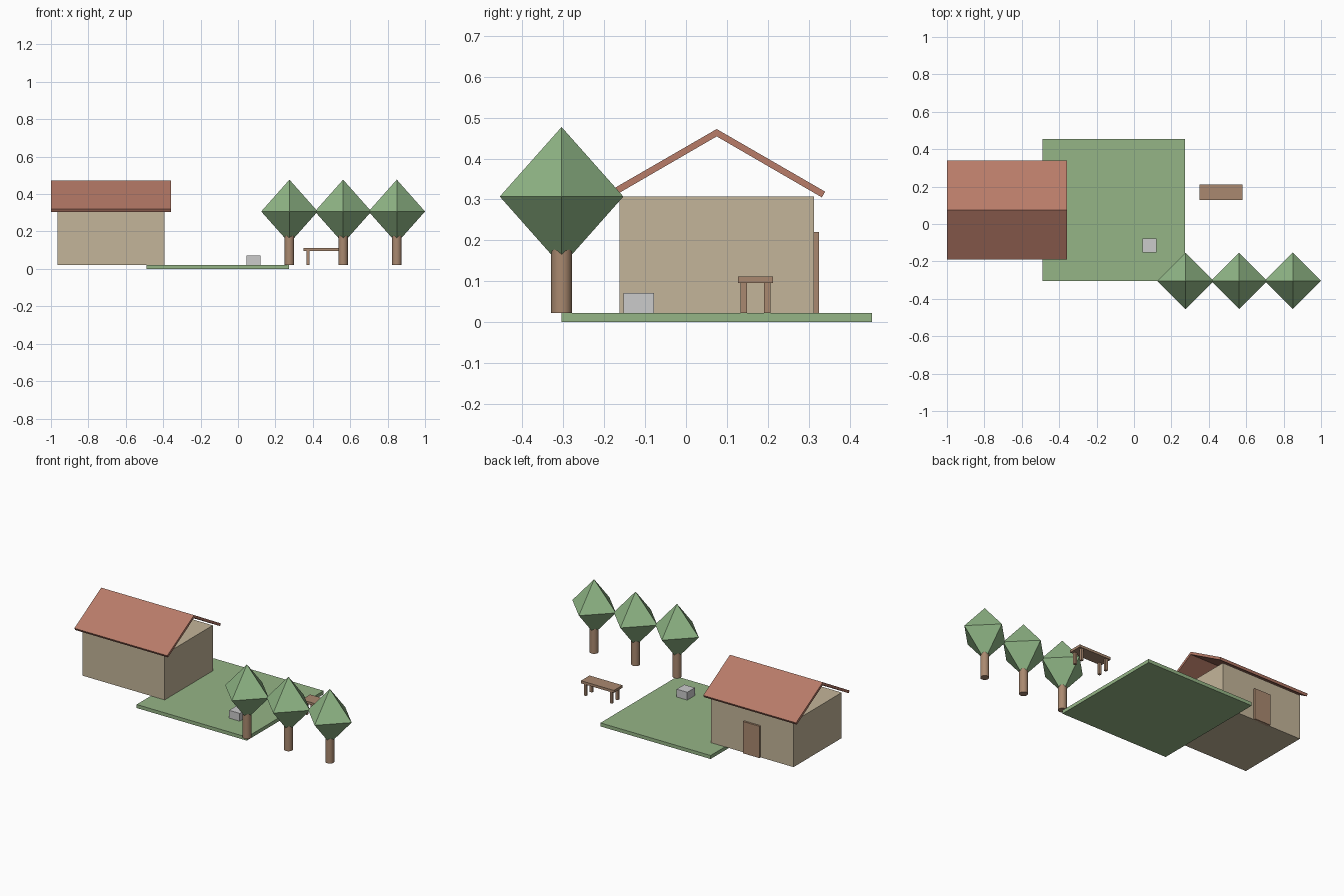
import bpy, bmesh, math

if "Cube" in bpy.data.objects:
    bpy.data.objects.remove(bpy.data.objects["Cube"])


def material(name, r, g, b):
    m = bpy.data.materials.new(name)
    m.diffuse_color = (r, g, b, 1)
    m.use_nodes = True
    m.node_tree.nodes["Principled BSDF"].inputs["Base Color"].default_value = m.diffuse_color
    return m


GRASS = material("grass", 0.30, 0.46, 0.24)
LEAF = material("leaf", 0.28, 0.47, 0.24)
WALL = material("wall", 0.55, 0.46, 0.32)
TILE = material("tile", 0.48, 0.20, 0.14)
WOOD = material("wood", 0.40, 0.25, 0.16)


def finish(name, bm, mat=None):
    bmesh.ops.recalc_face_normals(bm, faces=bm.faces)
    me = bpy.data.meshes.new(name)
    bm.to_mesh(me)
    bm.free()
    ob = bpy.data.objects.new(name, me)
    bpy.context.collection.objects.link(ob)
    if mat:
        me.materials.append(mat)
    return ob


def box(name, x, y, z, mat=None):
    """Box from (min, max) ranges on each axis."""
    bm = bmesh.new()
    bmesh.ops.create_cube(bm, size=1)
    for v in bm.verts:
        v.co = [(a + b) / 2 + c * (b - a) for (a, b), c in zip((x, y, z), v.co)]
    return finish(name, bm, mat)


BASE = 0.022          # top of the lawn, where everything stands

# Lawn and stone block
box("lawn", (-0.489, 0.274), (-0.304, 0.455), (0, BASE), GRASS)
box("stone_block", (0.046, 0.119), (-0.153, -0.078), (BASE, 0.071))

# House body and back door
HX, HY = -0.679, 0.075
box("house_walls", (HX - 0.285, HX + 0.285), (HY - 0.238, HY + 0.238), (BASE, 0.307), WALL)
box("door", (HX - 0.057, HX + 0.057), (HY + 0.23, HY + 0.25), (BASE, 0.221), WOOD)

# Open-gabled roof: chevron profile extruded along x
half = [(0.265, 0.319), (0.257, 0.305)]
profile = [(0, 0.472), half[0], half[1], (0, 0.454),
           (-half[1][0], half[1][1]), (-half[0][0], half[0][1])]
bm = bmesh.new()
face = bm.faces.new([bm.verts.new((-1.0, HY + y, z)) for y, z in profile])
ext = bmesh.ops.extrude_face_region(bm, geom=[face], use_keep_orig=True)
new_verts = [g for g in ext["geom"] if isinstance(g, bmesh.types.BMVert)]
bmesh.ops.translate(bm, verts=new_verts, vec=(0.643, 0, 0))
finish("roof", bm, TILE)

# Row of three trees: round trunk and octahedral crown
for i, x in enumerate((0.275, 0.562, 0.849), 1):
    y = -0.304
    bpy.ops.mesh.primitive_cylinder_add(vertices=16, radius=0.0255, depth=0.19,
                                        location=(x, y, BASE + 0.095))
    trunk = bpy.context.object
    trunk.name = f"tree_trunk_{i}"
    trunk.data.materials.append(WOOD)
    bpy.ops.object.shade_smooth_by_angle(angle=math.radians(40))

    bm = bmesh.new()
    r, h, mid = 0.151, 0.17, 0.307
    ring = [bm.verts.new((x + r * math.cos(k * math.pi / 2),
                          y + r * math.sin(k * math.pi / 2), mid)) for k in range(4)]
    for tip in (bm.verts.new((x, y, mid + h)), bm.verts.new((x, y, mid - h))):
        for k in range(4):
            bm.faces.new((ring[k], ring[(k + 1) % 4], tip))
    finish(f"tree_crown_{i}", bm, LEAF)

# Bench with four legs
BX, BY = 0.465, 0.170
box("bench_seat", (BX - 0.114, BX + 0.114), (BY - 0.0425, BY + 0.0425), (0.096, 0.112), WOOD)
for sx in (-1, 1):
    for sy in (-1, 1):
        cx, cy, w = BX + sx * 0.09, BY + sy * 0.0285, 0.008
        box(f"bench_leg_{'left' if sx < 0 else 'right'}_{'front' if sy < 0 else 'back'}",
            (cx - w, cx + w), (cy - w, cy + w), (BASE, 0.097), WOOD)
